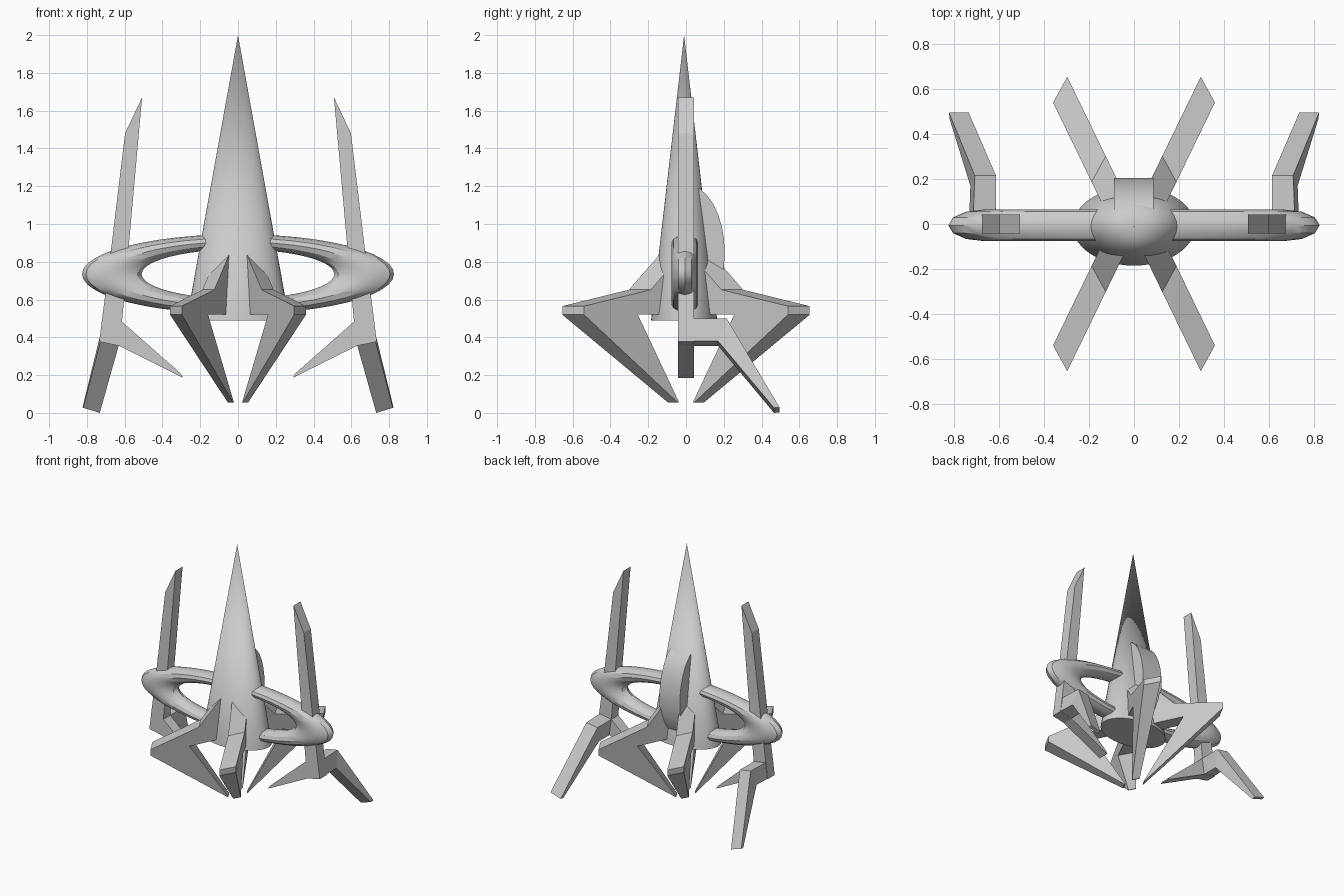
import bpy, bmesh, math

if "Cube" in bpy.data.objects:
    bpy.data.objects.remove(bpy.data.objects["Cube"])


def finish(name, bm, smooth=False):
    bmesh.ops.recalc_face_normals(bm, faces=bm.faces)
    mesh = bpy.data.meshes.new(name)
    bm.to_mesh(mesh)
    bm.free()
    ob = bpy.data.objects.new(name, mesh)
    bpy.context.collection.objects.link(ob)
    if smooth:
        bpy.ops.object.select_all(action='DESELECT')
        ob.select_set(True)
        bpy.context.view_layer.objects.active = ob
        bpy.ops.object.shade_smooth_by_angle(angle=math.radians(30))
    return ob


def loft(name, sections, sx=1, sy=1, smooth=False):
    """Skin a row of closed sections and cap both ends; sx, sy mirror it."""
    bm = bmesh.new()
    rows = [[bm.verts.new((x * sx, y * sy, z)) for x, y, z in s] for s in sections]
    for a, b in zip(rows, rows[1:]):
        for i in range(len(a)):
            j = (i + 1) % len(a)
            bm.faces.new((a[i], a[j], b[j], b[i]))
    bm.faces.new(rows[0])
    bm.faces.new(rows[-1])
    return finish(name, bm, smooth)


# Central cone, oval in plan
bm = bmesh.new()
bmesh.ops.create_cone(bm, cap_ends=True, segments=48, radius1=1, radius2=0, depth=1)
for v in bm.verts:
    v.co = (v.co.x * 0.272, v.co.y * 0.175 - 0.01, 0.49 + (v.co.z + 0.5) * 1.51)
finish("body_cone", bm, True)

# Flattened ring through the cone
bm = bmesh.new()
MAJOR, MINOR = 48, 12
grid = []
for i in range(MAJOR):
    a = 2 * math.pi * i / MAJOR
    row = []
    for j in range(MINOR):
        b = 2 * math.pi * j / MINOR
        r = 0.668 + 0.158 * math.cos(b)
        row.append(bm.verts.new((r * math.cos(a), -0.006 + 0.07 * math.sin(b),
                                 0.735 + 0.255 * r * math.sin(a))))
    grid.append(row)
for i in range(MAJOR):
    for j in range(MINOR):
        k, l = (i + 1) % MAJOR, (j + 1) % MINOR
        bm.faces.new((grid[i][j], grid[k][j], grid[k][l], grid[i][l]))
finish("ring", bm, True)

# Rounded fin on the back of the cone
arc = [(0.205 * math.cos(t), 0.85 + 0.36 * math.sin(t))
       for t in (math.pi * (i / 16 - 0.5) for i in range(17))]
loft("back_fin", [[(x, y, z) for y, z in arc] for x in (-0.09, 0.086)], smooth=True)

# Side blades with an inward toe, and a bent leg running backwards
blade = [(0.508, 1.67), (0.598, 1.48), (0.672, 0.865), (0.735, 0.377),
         (0.63, 0.355), (0.29, 0.185), (0.305, 0.21), (0.614, 0.483)]
leg = [
    [(0.614, 0.03, 0.483), (0.715, 0.03, 0.5), (0.733, 0.03, 0.38), (0.632, 0.03, 0.355)],
    [(0.614, 0.215, 0.483), (0.708, 0.215, 0.5), (0.728, 0.17, 0.38), (0.632, 0.17, 0.355)],
    [(0.735, 0.495, 0.003), (0.823, 0.495, 0.03), (0.82, 0.466, 0.027), (0.732, 0.466, 0.0)],
]
for side, sx in (("left", -1), ("right", 1)):
    loft(side + "_blade", [[(x, y, z) for x, z in blade] for y in (-0.043, 0.043)], sx)
    loft(side + "_rear_leg", leg, sx)

# Four diagonal claws around the cone base, tapering to a low tip
near = [(0.14, 0.838), (0.302, 0.652), (0.655, 0.565), (0.655, 0.52),
        (0.095, 0.055), (0.088, 0.055), (0.37, 0.52), (0.14, 0.52)]
sheet_a, sheet_b = [], []
for y, z in near:
    x = 0.297 - (0.655 - y) / 2.06
    k = 0.45 if z < 0.1 else 1.0
    sheet_a.append((x, y, z))
    sheet_b.append((x + 0.063 * k, y - 0.115 * k, z))
for sx in (-1, 1):
    for sy in (-1, 1):
        name = ("front" if sy < 0 else "back") + ("_left" if sx < 0 else "_right") + "_claw"
        loft(name, [sheet_a, sheet_b], sx, sy)
